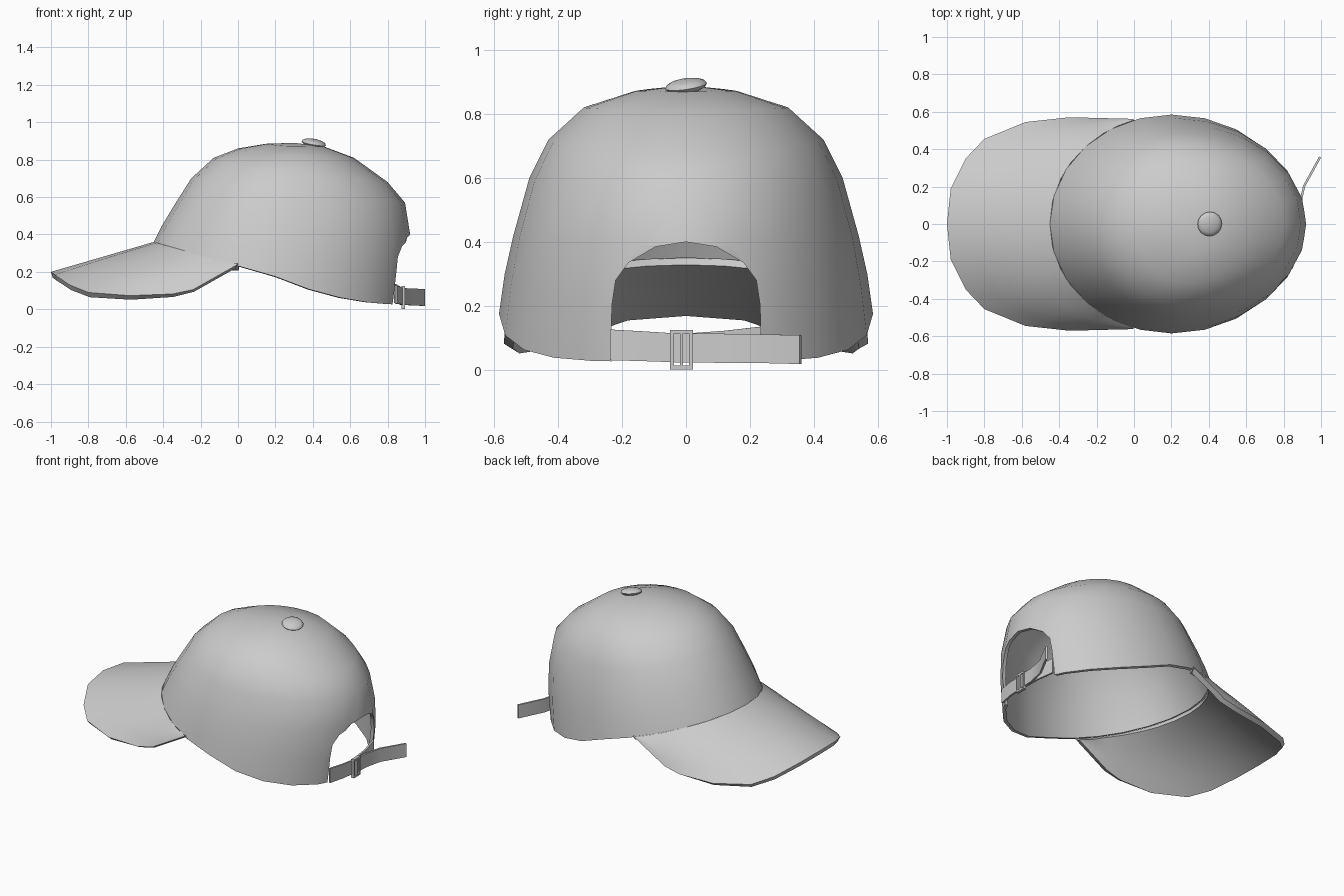
import bpy, bmesh
from math import sin, cos, pi, radians
from mathutils import Matrix, Vector

cube = bpy.data.objects.get("Cube")
if cube:
    bpy.data.objects.remove(cube, do_unlink=True)

GREY = (0.6, 0.6, 0.6, 1)
fabric = bpy.data.materials.new("light_grey_fabric")
fabric.use_nodes = True
fabric.diffuse_color = GREY
bsdf = next(n for n in fabric.node_tree.nodes if n.type == 'BSDF_PRINCIPLED')
bsdf.inputs["Base Color"].default_value = GREY


def make_object(name, bm):
    mesh = bpy.data.meshes.new(name)
    bm.to_mesh(mesh)
    bm.free()
    ob = bpy.data.objects.new(name, mesh)
    bpy.context.scene.collection.objects.link(ob)
    mesh.materials.append(fabric)
    return ob


def solidify(ob, thickness):
    mod = ob.modifiers.new("thickness", 'SOLIDIFY')
    mod.thickness = thickness
    mod.offset = -1


def finish(ob, angle=40):
    """Apply the modifiers, then shade smooth with sharp edges kept."""
    bpy.context.view_layer.update()
    graph = bpy.context.evaluated_depsgraph_get()
    ob_eval = ob.evaluated_get(graph)
    mesh = bpy.data.meshes.new_from_object(ob_eval)
    ob.modifiers.clear()
    ob.data = mesh
    mesh.name = ob.name
    bpy.ops.object.select_all(action='DESELECT')
    ob.select_set(True)
    bpy.context.view_layer.objects.active = ob
    bpy.ops.object.shade_smooth_by_angle(angle=radians(angle))


def quad_strip(bm, row_a, row_b, closed=False):
    n = len(row_a)
    for i in range(n if closed else n - 1):
        j = (i + 1) % n
        bm.faces.new((row_a[i], row_a[j], row_b[j], row_b[i]))


# Crown: each level is (centre x, front x, z, side y, z, back x, z)
LEVELS = [
    (.20, -.45, .36, .585, .175, .89, .025),
    (.21, -.405, .45, .567, .30, .915, .20),
    (.22, -.345, .55, .54, .42, .922, .39),
    (.24, -.25, .70, .49, .60, .893, .57),
    (.27, -.13, .81, .43, .72, .80, .68),
    (.29, 0, .86, .32, .82, .62, .81),
    (.30, .15, .885, .16, .872, .46, .87),
]


def crown_point(level, a):
    cx, fx, fz, sy, sz, bx, bz = LEVELS[level]
    c = cos(a)
    t = level / (len(LEVELS) - 1)
    if c < 0:
        reach, end_z, weight = cx - fx, fz, -c
    else:
        reach, end_z, weight = bx - cx, bz, 1 - (1 - c) ** 2
    weight = weight * (1 - t) + c * c * t
    return Vector((cx + reach * c, sy * sin(a), sz + (end_z - sz) * weight))


SEGMENTS = 24
bm = bmesh.new()
rings = [[bm.verts.new(crown_point(k, 2 * pi * i / SEGMENTS)) for i in range(SEGMENTS)]
         for k in range(len(LEVELS))]
for low, high in zip(rings, rings[1:]):
    quad_strip(bm, low, high, closed=True)
apex = bm.verts.new((.3, 0, .89))
for i in range(SEGMENTS):
    bm.faces.new((rings[-1][i], rings[-1][(i + 1) % SEGMENTS], apex))
crown = make_object("crown", bm)
solidify(crown, .022)

# Arched opening at the back, cut with a prism
half_arch = [(.235, -.1), (.232, .2), (.22, .28), (.18, .335), (.095, .385)]
arch = half_arch + [(0, .40)] + [(-y, z) for y, z in reversed(half_arch)]
bm = bmesh.new()
face = bm.faces.new([bm.verts.new((.6, y, z)) for y, z in arch])
out = bmesh.ops.extrude_face_region(bm, geom=[face])["geom"]
bmesh.ops.translate(bm, vec=(.6, 0, 0), verts=[v for v in out if isinstance(v, bmesh.types.BMVert)])
bmesh.ops.recalc_face_normals(bm, faces=bm.faces)
cutter = make_object("opening_cutter", bm)
cutter.hide_render = True
cut = crown.modifiers.new("opening", 'BOOLEAN')
cut.operation = 'DIFFERENCE'
cut.solver = 'EXACT'
cut.object = cutter
finish(crown)
bpy.data.objects.remove(cutter, do_unlink=True)

# Visor: lofted from the crown's front rim to a drooping outer edge
half_edge = [  # share of the rim, x, y, z
    (.17, -.98, .19, .185), (.34, -.90, .35, .13), (.47, -.80, .455, .09),
    (.63, -.58, .545, .073), (.78, -.35, .57, .082), (.88, -.24, .568, .105),
    (1, -.005, .562, .238)]
edge = [(-u, x, -y, z) for u, x, y, z in reversed(half_edge)] + [(0, -1, 0, .2)] + half_edge
ROWS = 5
bm = bmesh.new()
grid = []
for r in range(ROWS):
    t = r / (ROWS - 1)
    row = []
    for u, x, y, z in edge:
        inner = crown_point(0, pi - u * radians(72))
        point = inner.lerp(Vector((x, y, z)), t)
        point.z += .05 * t * (1 - t) * abs(u)
        row.append(bm.verts.new(point))
    grid.append(row)
for a, b in zip(grid, grid[1:]):
    quad_strip(bm, a, b)
bm.normal_update()
if sum(f.normal.z for f in bm.faces) < 0:
    bmesh.ops.reverse_faces(bm, faces=bm.faces)
visor = make_object("visor", bm)
solidify(visor, .033)
finish(visor)

# Button on top, slightly tilted
bm = bmesh.new()
bmesh.ops.create_uvsphere(bm, u_segments=16, v_segments=8, radius=.066)
bm.transform(Matrix.Translation((.405, 0, .888)) @ Matrix.Rotation(radians(10), 4, 'Y')
             @ Matrix.Rotation(radians(8), 4, 'X') @ Matrix.Diagonal((1, 1, .33, 1)))
finish(make_object("top_button", bm), 60)


# Straps: upright ribbons along (x, y, bottom z, top z) stations
def ribbon(name, stations):
    bm = bmesh.new()
    low = [bm.verts.new((x, y, a)) for x, y, a, b in stations]
    high = [bm.verts.new((x, y, b)) for x, y, a, b in stations]
    quad_strip(bm, low, high)
    ob = make_object(name, bm)
    solidify(ob, .012)
    finish(ob)


ribbon("buckle_strap", [(.85, -.238, .03, .126), (.872, -.13, .027, .12), (.882, -.02, .023, .113)])
ribbon("inner_strap", [(.876, -.02, .025, .112), (.868, .12, .03, .122), (.845, .235, .035, .135)])
ribbon("strap_tail", [(.886, -.02, .023, .114), (.89, .09, .022, .113),
                      (.915, .2, .022, .112), (1, .355, .018, .108)])

# Buckle: rectangular frame with a centre bar
bm = bmesh.new()
Y0, Z0 = -.014, .063
for dy, dz, sy, sz in ((-.03, 0, .012, .124), (.03, 0, .012, .124),
                       (0, -.056, .06, .012), (0, .056, .06, .012), (0, 0, .01, .11)):
    size = Matrix.Diagonal((.02, sy, sz, 1))
    bmesh.ops.create_cube(bm, size=1, matrix=Matrix.Translation((.884, Y0 + dy, Z0 + dz)) @ size)
finish(make_object("buckle", bm), 30)
